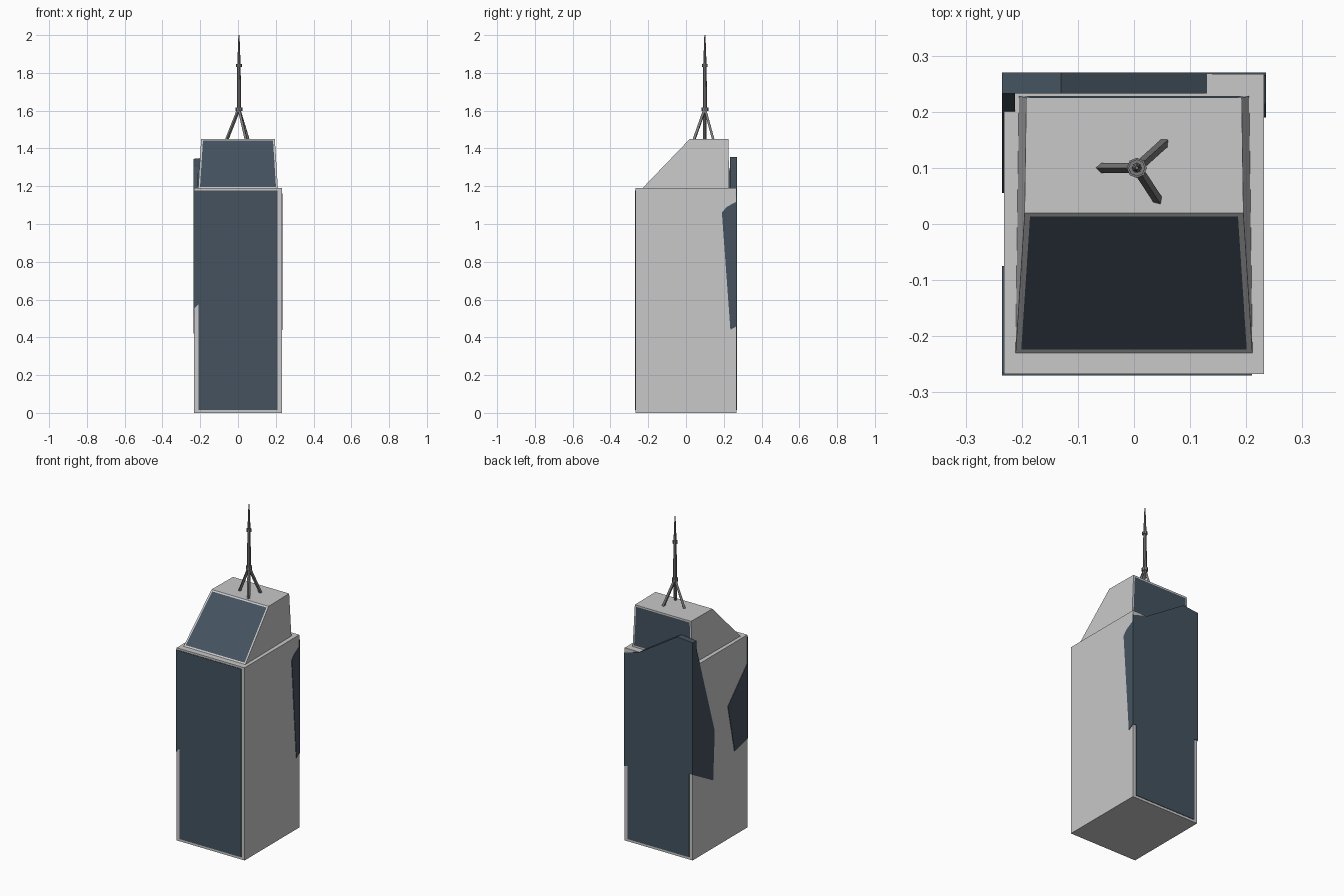
import bpy, bmesh, math
from mathutils import Vector

if "Cube" in bpy.data.objects:
    bpy.data.objects.remove(bpy.data.objects["Cube"])


def material(name, rgb):
    m = bpy.data.materials.new(name)
    m.diffuse_color = (*rgb, 1)
    m.use_nodes = True
    m.node_tree.nodes["Principled BSDF"].inputs["Base Color"].default_value = m.diffuse_color
    return m


STONE = material("pale_stone", (0.58, 0.58, 0.58))
GLASS = material("dark_blue_glass", (0.058, 0.086, 0.115))
METAL = material("grey_metal", (0.2, 0.2, 0.2))


def finish(name, bm, *mats):
    bmesh.ops.recalc_face_normals(bm, faces=bm.faces[:])
    me = bpy.data.meshes.new(name)
    bm.to_mesh(me)
    bm.free()
    for m in mats:
        me.materials.append(m)
    ob = bpy.data.objects.new(name, me)
    bpy.context.collection.objects.link(ob)
    return ob


def prism(name, outline, axis, lo, hi, mat):
    """Extrude an outline along x (outline is y,z) or y (outline is x,z)."""
    bm = bmesh.new()
    put = (lambda a, b, d: (d, a, b)) if axis == "x" else (lambda a, b, d: (a, d, b))
    face = bm.faces.new([bm.verts.new(put(a, b, lo)) for a, b in outline])
    new = bmesh.ops.extrude_face_region(bm, geom=[face])["geom"]
    vs = [v for v in new if isinstance(v, bmesh.types.BMVert)]
    bmesh.ops.translate(bm, verts=vs, vec=put(0, 0, hi - lo))
    return finish(name, bm, mat)


def rod(name, start, end, r1, r2, sides=8):
    a, b = Vector(start), Vector(end)
    d = b - a
    bm = bmesh.new()
    bmesh.ops.create_cone(bm, cap_ends=True, segments=sides, radius1=r1,
                          radius2=r2, depth=d.length)
    bmesh.ops.rotate(bm, verts=bm.verts, matrix=d.to_track_quat("Z", "Y").to_matrix())
    bmesh.ops.translate(bm, verts=bm.verts, vec=(a + b) / 2)
    return finish(name, bm, METAL)


# main shaft
prism("tower_shaft", [(-0.232, 0), (0.232, 0), (0.232, 1.19), (-0.232, 1.19)],
      "y", -0.267, 0.267, STONE)

# front glazing, running over the left edge in its upper half
prism("front_glass", [(-0.21, 0.015), (0.21, 0.015), (0.21, 1.178),
                      (-0.235, 1.178), (-0.235, 0.55), (-0.21, 0.575)],
      "y", -0.27, -0.265, GLASS)
prism("front_left_wrap", [(-0.27, 1.02), (-0.075, 0.82), (-0.14, 0.52), (-0.27, 0.55)],
      "x", -0.235, -0.23, GLASS)

# back glazing: framed below, full width above
prism("back_glass", [(-0.21, 0.015), (0.21, 0.015), (0.21, 0.465), (0.235, 0.46),
                     (0.235, 1.16), (0.13, 1.19), (-0.235, 1.19), (-0.235, 0.53),
                     (-0.21, 0.53)],
      "y", 0.265, 0.27, GLASS)
# raised sloping screen above the back edge
prism("back_screen", [(0.13, 1.18), (0.13, 1.19), (-0.13, 1.355),
                      (-0.235, 1.345), (-0.235, 1.18)],
      "y", 0.233, 0.27, GLASS)
prism("back_left_wrap", [(0.27, 1.345), (0.24, 1.335), (0.228, 1.28), (0.055, 0.72),
                         (0.07, 0.42), (0.27, 0.53)],
      "x", -0.235, -0.212, GLASS)
prism("back_right_wrap", [(0.19, 1.06), (0.215, 1.09), (0.27, 1.12), (0.27, 0.46),
                          (0.235, 0.44)],
      "x", 0.23, 0.235, GLASS)

# crown: slanted front, tapering sides, glazed front and back
bm = bmesh.new()
section = [(-0.23, 1.19, 0.211), (0.02, 1.45, 0.195), (0.225, 1.45, 0.192), (0.228, 1.19, 0.205)]
rings = [[bm.verts.new((s * w, y, z)) for y, z, w in section] for s in (-1, 1)]
for r in rings:
    bm.faces.new(r)
for i in range(4):
    j = (i + 1) % 4
    bm.faces.new([rings[0][i], rings[0][j], rings[1][j], rings[1][i]])
bmesh.ops.recalc_face_normals(bm, faces=bm.faces[:])
panes = [f for f in bm.faces
         if (f.normal.y < -0.5 and f.normal.z > 0.3) or f.normal.y > 0.9]
bmesh.ops.inset_individual(bm, faces=panes, thickness=0.014)
for f in panes:
    f.material_index = 1
finish("crown", bm, STONE, GLASS)

# antenna: tripod, two-stage mast and collars
X, Y = 0.005, 0.1
for i, (lx, ly) in enumerate([(-0.06, 0.1), (0.055, 0.145), (0.043, 0.042)]):
    rod(f"antenna_leg_{i + 1}", (lx, ly, 1.445), (X, Y, 1.61), 0.009, 0.009, 4)
rod("mast_lower", (X, Y, 1.6), (X, Y, 1.84), 0.0115, 0.009)
rod("mast_upper", (X, Y, 1.84), (X, Y, 2.0), 0.009, 0.003)
rod("mast_base_collar", (X, Y, 1.598), (X, Y, 1.618), 0.018, 0.018)
rod("mast_top_collar", (X, Y, 1.832), (X, Y, 1.848), 0.015, 0.015)
